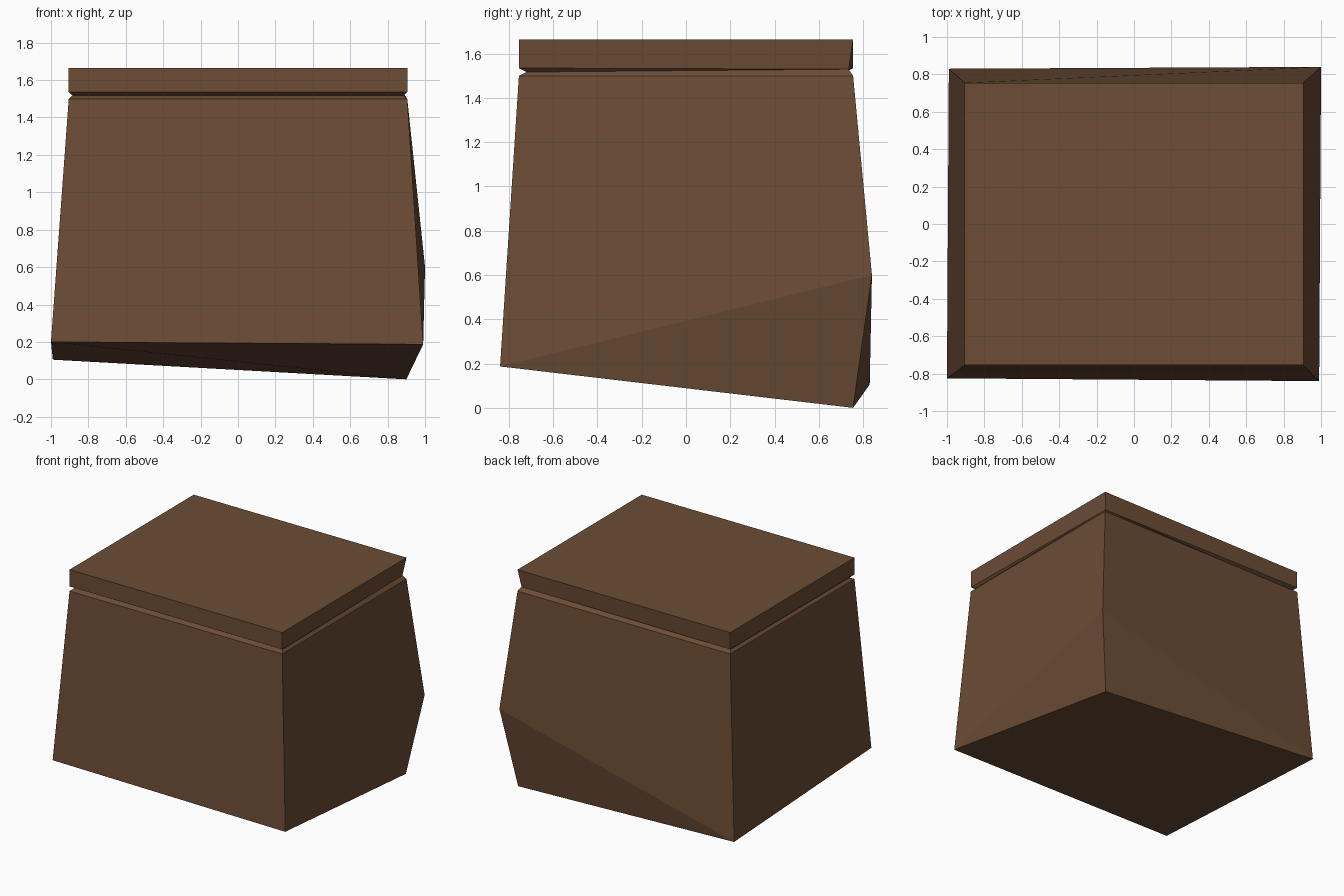
import bpy, bmesh

if "Cube" in bpy.data.objects:
    bpy.data.objects.remove(bpy.data.objects["Cube"])

# Dark brown wood, the only colour
wood = bpy.data.materials.new("brown")
wood.diffuse_color = (0.150, 0.073, 0.036, 1)
wood.use_nodes = True
wood.node_tree.nodes["Principled BSDF"].inputs["Base Color"].default_value = wood.diffuse_color

bm = bmesh.new()


def ring(points):
    return [bm.verts.new(p) for p in points]


def rectangle(x, y, z):
    """Corners in order: front left, front right, back right, back left."""
    return [(-x, -y, z), (x, -y, z), (x, y, z), (-x, y, z)]


# Skewed foot of the body, neck of the groove and the two lid edges
foot = ring([(-1.0, -0.825, 0.20), (0.99, -0.84, 0.187), (1.0, 0.84, 0.60), (-0.99, 0.83, 0.105)])
shoulder = ring(rectangle(0.905, 0.755, 1.50))
neck_pts = rectangle(0.885, 0.72, 1.517)
neck_pts[2] = (0.885, 0.735, 1.53)
neck = ring(neck_pts)
lid_low = ring(rectangle(0.905, 0.755, 1.535))
lid_top = ring(rectangle(0.905, 0.755, 1.664))

# The lid closes onto the neck at the back right corner
bm.verts.remove(lid_low[2])
lid_low[2] = neck[2]

# Walls between successive rings
rings = [foot, shoulder, neck, lid_low, lid_top]
for low, high in zip(rings, rings[1:]):
    for i in range(4):
        j = (i + 1) % 4
        corners = list(dict.fromkeys([low[i], low[j], high[j], high[i]]))
        bm.faces.new(corners)
bm.faces.new(lid_top)

# Chamfered back right corner, ending in the lowest point, and the underside
tip = bm.verts.new((0.90, 0.755, 0.0))
bm.faces.new((foot[1], tip, foot[2]))
bm.faces.new((foot[2], tip, foot[3]))
bm.faces.new((foot[0], foot[3], tip, foot[1]))

bmesh.ops.recalc_face_normals(bm, faces=bm.faces)
mesh = bpy.data.meshes.new("lidded_box")
bm.to_mesh(mesh)
bm.free()
mesh.materials.append(wood)
box = bpy.data.objects.new("lidded_box", mesh)
bpy.context.collection.objects.link(box)
